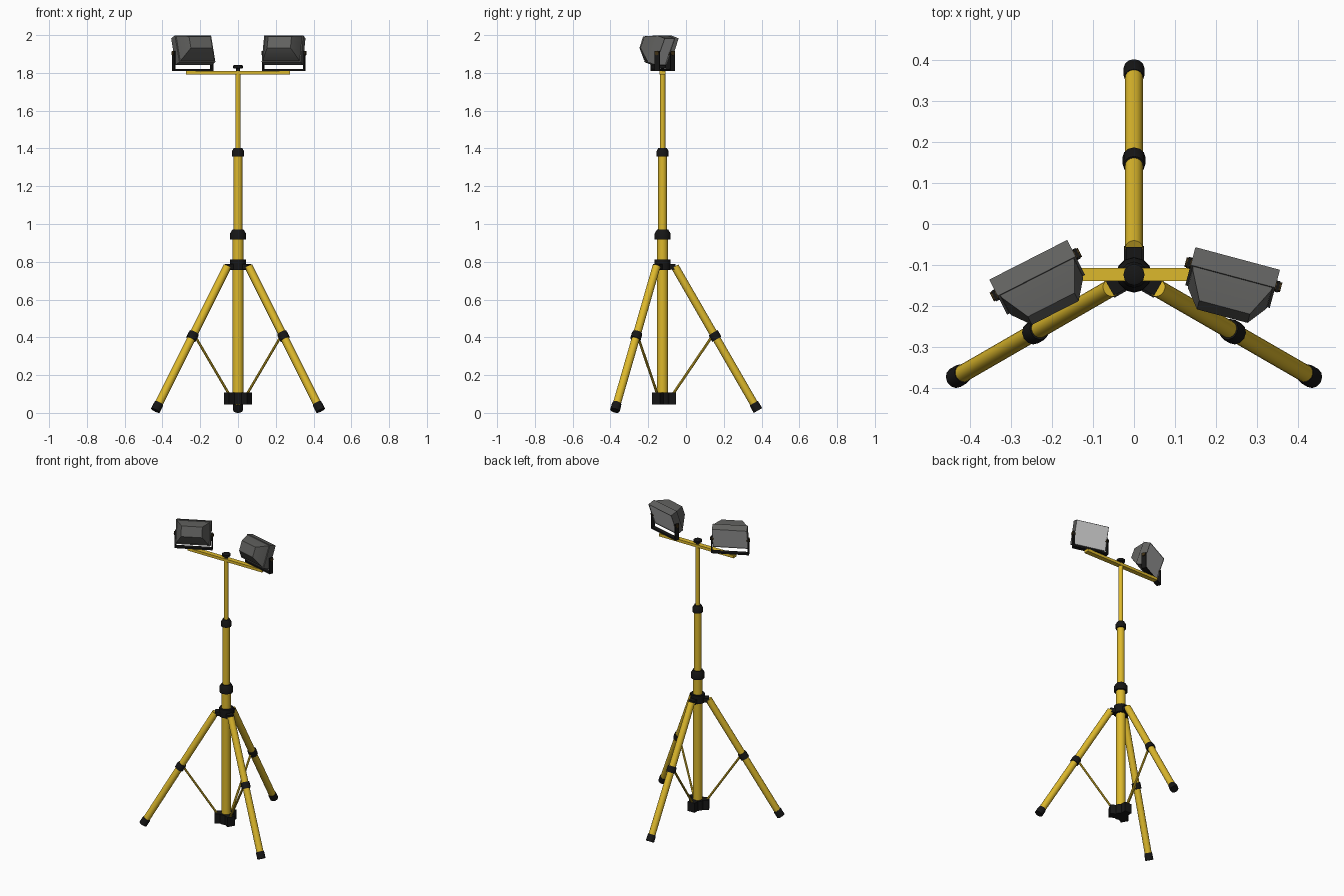
import bpy, bmesh, math
from mathutils import Vector, Matrix

if "Cube" in bpy.data.objects:
    bpy.data.objects.remove(bpy.data.objects["Cube"])

def material(name, rgb):
    m = bpy.data.materials.new(name)
    m.diffuse_color = (*rgb, 1)
    m.use_nodes = True
    m.node_tree.nodes["Principled BSDF"].inputs["Base Color"].default_value = m.diffuse_color
    return m

YELLOW = material("yellow paint", (0.72, 0.48, 0.025))
BLACK = material("black plastic", (0.008, 0.008, 0.008))
GREY = material("grey housing", (0.12, 0.12, 0.115))
GLASS = material("pale glass", (0.58, 0.58, 0.58))
BROWN = material("dark brown knob", (0.05, 0.03, 0.008))

PY = -0.124                      # mast position in y
MAST = Vector((0, PY, 0))

def finish(bm, name, mats, matrix=None):
    bmesh.ops.recalc_face_normals(bm, faces=bm.faces)
    me = bpy.data.meshes.new(name)
    bm.to_mesh(me)
    bm.free()
    if matrix is not None:
        me.transform(matrix)
    for m in mats:
        me.materials.append(m)
    me.shade_smooth()
    me.set_sharp_from_angle(angle=math.radians(32))
    ob = bpy.data.objects.new(name, me)
    bpy.context.collection.objects.link(ob)
    return ob

def loft(bm, rings):
    loops = [[bm.verts.new(p) for p in r] for r in rings]
    n = len(loops[0])
    for a, b in zip(loops, loops[1:]):
        for i in range(n):
            bm.faces.new((a[i], a[(i + 1) % n], b[(i + 1) % n], b[i]))
    return bm.faces.new(loops[0]), bm.faces.new(loops[-1])

def lathe(name, profile, mat, origin=MAST, axis=Vector((0, 0, 1)), seg=16):
    """Revolve (radius, height) points about an axis."""
    bm = bmesh.new()
    loft(bm, [[(r * math.cos(2 * math.pi * i / seg), r * math.sin(2 * math.pi * i / seg), h)
               for i in range(seg)] for r, h in profile])
    rot = axis.to_track_quat('Z', 'Y').to_matrix().to_4x4()
    return finish(bm, name, [mat], Matrix.Translation(origin) @ rot)

def rod(name, p0, p1, r, mat, seg=16):
    d = p1 - p0
    return lathe(name, [(r, 0), (r, d.length)], mat, p0, d.normalized(), seg)

def box(name, lo, hi, mat, matrix=None):
    bm = bmesh.new()
    x0, y0, z0 = lo
    x1, y1, z1 = hi
    loft(bm, [[(x0, y0, z), (x1, y0, z), (x1, y1, z), (x0, y1, z)] for z in (z0, z1)])
    return finish(bm, name, [mat], matrix)

# telescopic mast
lathe("lower_mast", [(0.029, 0.06), (0.029, 0.93)], YELLOW)
lathe("middle_mast", [(0.023, 0.93), (0.023, 1.37)], YELLOW)
lathe("upper_mast", [(0.0145, 1.37), (0.0145, 1.795)], YELLOW)
lathe("lower_clamp", [(0.042, 0.917), (0.042, 0.95), (0.03, 0.97), (0.024, 0.97)], BLACK, seg=12)
lathe("upper_clamp", [(0.032, 1.357), (0.032, 1.385), (0.022, 1.403), (0.016, 1.403)], BLACK, seg=12)
lathe("leg_hub", [(0.043, 0.757), (0.043, 0.812)], BLACK, seg=12)
lathe("base_hub", [(0.044, 0.045), (0.044, 0.108)], BLACK, seg=12)

# crossbar with its locking knob
box("crossbar", (-0.275, PY - 0.016, 1.792), (0.275, PY + 0.016, 1.81), YELLOW)
lathe("top_knob", [(0.011, 1.81), (0.011, 1.823), (0.026, 1.825), (0.026, 1.838), (0.02, 1.841)],
      BLACK, seg=12)

# three legs with lugs, collars, feet and struts
for k, ang in enumerate((90, 210, 330), 1):
    a = math.radians(ang)
    out = Vector((math.cos(a), math.sin(a), 0))
    turn = Matrix.Translation(MAST) @ Matrix.Rotation(a, 4, 'Z')

    def at(radius, z):
        return MAST + out * radius + Vector((0, 0, z))

    top, end = at(0.065, 0.775), at(0.505, 0.0125)
    down = (end - top).normalized()
    rod(f"leg_{k}", top, end - down * 0.01, 0.0215, YELLOW)
    lathe(f"leg_collar_{k}", [(0.026, -0.02), (0.028, -0.012), (0.028, 0.02)], BLACK,
          top.lerp(end, 0.482), down, 12)
    lathe(f"foot_{k}", [(0.0235, -0.045), (0.0255, -0.035), (0.0255, 0)], BLACK, end, down, 12)
    box(f"leg_lug_{k}", (0.02, -0.02, 0.76), (0.068, 0.02, 0.788), BLACK, turn)
    box(f"base_lug_{k}", (0.02, -0.025, 0.045), (0.07, 0.025, 0.108), BLACK, turn)
    rod(f"strut_{k}", at(0.052, 0.095), at(0.262, 0.405), 0.007, YELLOW, 8)

# two floodlights facing +y, tilted down on U brackets
for side, x, yaw in (("left", -0.24, 27), ("right", 0.243, -15)):
    turn = Matrix.Translation((x, PY, 0)) @ Matrix.Rotation(math.radians(yaw), 4, 'Z')
    tilt = turn @ Matrix.Translation((0, 0, 1.905)) @ Matrix.Rotation(math.radians(-20), 4, 'X')

    # bracket swept from a flat U profile
    u = [(-0.116, 1.81), (0.116, 1.81), (0.116, 1.917), (0.109, 1.917),
         (0.109, 1.82), (-0.109, 1.82), (-0.109, 1.917), (-0.116, 1.917)]
    bm = bmesh.new()
    loft(bm, [[(px, y, pz) for px, pz in u] for y in (-0.014, 0.014)])
    finish(bm, f"{side}_bracket", [BLACK], turn)

    # housing: rim, shadow step and tapered back, glass recessed in the front
    def rect(w, y, z0, z1):
        return [(-w, y, z0), (w, y, z0), (w, y, z1), (-w, y, z1)]
    bm = bmesh.new()
    front, back = loft(bm, [rect(0.107, 0.012, -0.063, 0.087), rect(0.107, -0.036, -0.063, 0.087),
                            rect(0.101, -0.036, -0.057, 0.082), rect(0.099, -0.044, -0.055, 0.08),
                            rect(0.064, -0.108, -0.01, 0.055)])
    bmesh.ops.inset_region(bm, faces=[front], thickness=0.014, depth=0)
    bmesh.ops.translate(bm, verts=front.verts, vec=(0, -0.004, 0))
    front.material_index = 1
    finish(bm, f"{side}_floodlight", [GREY, GLASS], tilt)

    # pivot bolts
    for s, tag in ((-1, "a"), (1, "b")):
        lathe(f"{side}_pivot_{tag}", [(0.012, 0), (0.012, 0.02)], BROWN,
              tilt @ Vector((s * 0.101, 0, 0)), turn.to_3x3() @ Vector((s, 0, 0)), 8)
